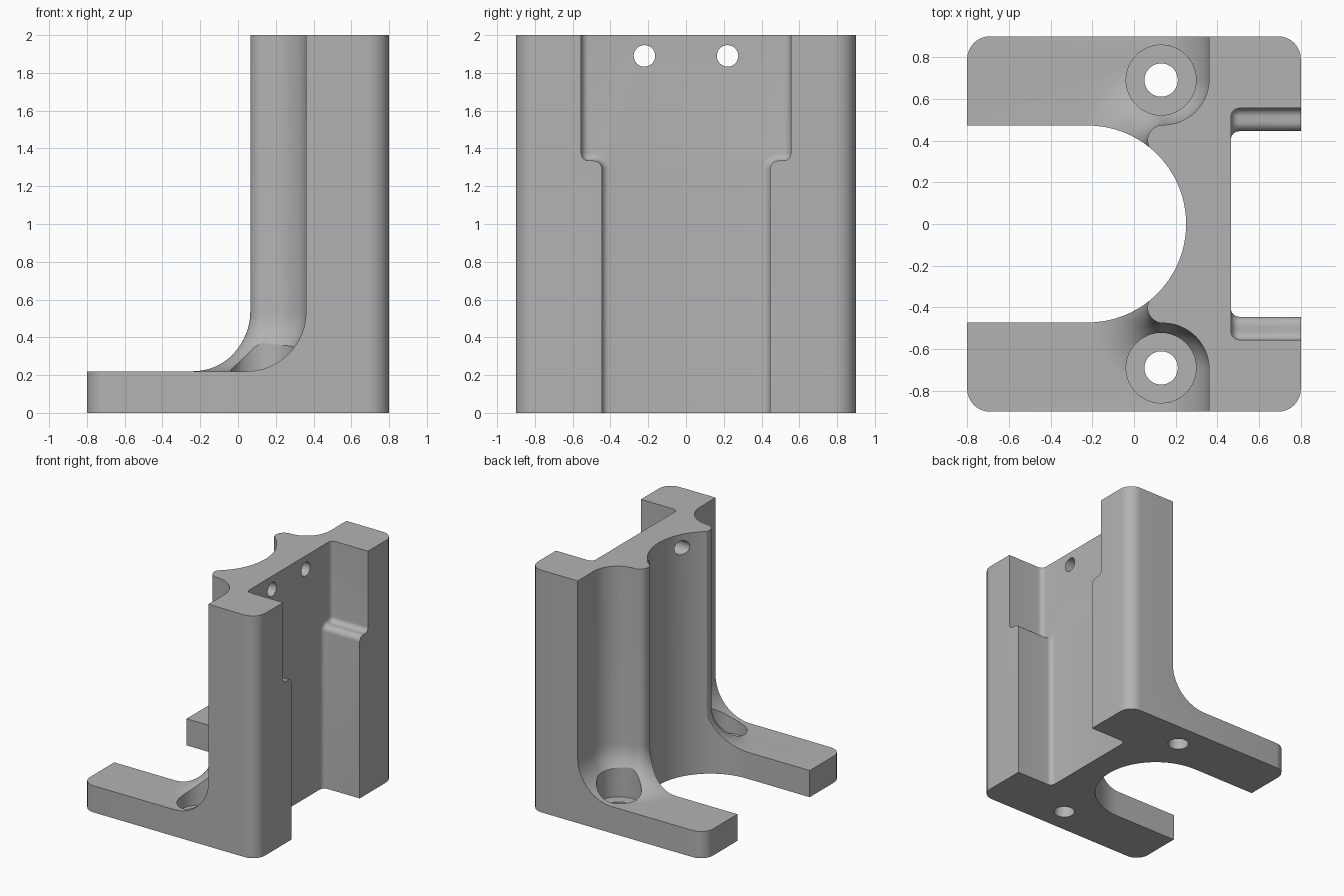
import bpy, bmesh
from math import sin, cos, acos, radians, degrees, sqrt, pi

if "Cube" in bpy.data.objects:
    bpy.data.objects.remove(bpy.data.objects["Cube"], do_unlink=True)

grey = bpy.data.materials.new("plain grey")
grey.use_nodes = True
grey.diffuse_color = (0.45, 0.45, 0.45, 1)
grey.node_tree.nodes["Principled BSDF"].inputs["Base Color"].default_value = (0.45, 0.45, 0.45, 1)


def arc(cx, cy, r, a0, a1, n=12):
    """Points on an arc, angles in degrees."""
    angles = [radians(a0 + (a1 - a0) * i / n) for i in range(n + 1)]
    return [(cx + r * cos(a), cy + r * sin(a)) for a in angles]


def loft(name, rings):
    """Solid skinned through closed rings of equal point count."""
    bm = bmesh.new()
    loops = [[bm.verts.new(p) for p in ring] for ring in rings]
    n = len(loops[0])
    for low, high in zip(loops, loops[1:]):
        for i in range(n):
            j = (i + 1) % n
            bm.faces.new((low[i], low[j], high[j], high[i]))
    bm.faces.new(loops[0][::-1])
    bm.faces.new(loops[-1])
    bmesh.ops.remove_doubles(bm, verts=bm.verts, dist=1e-5)
    bmesh.ops.recalc_face_normals(bm, faces=bm.faces)
    mesh = bpy.data.meshes.new(name)
    bm.to_mesh(mesh)
    bm.free()
    mesh.materials.append(grey)
    obj = bpy.data.objects.new(name, mesh)
    bpy.context.collection.objects.link(obj)
    return obj


def prism(name, outline, z0, z1):
    return loft(name, [[(x, y, z) for x, y in outline] for z in (z0, z1)])


def cut(body, cutter):
    """Subtract the cutter from the body and discard it."""
    mod = body.modifiers.new("cut", 'BOOLEAN')
    mod.operation = 'DIFFERENCE'
    mod.solver = 'EXACT'
    mod.object = cutter
    bpy.context.view_layer.objects.active = body
    bpy.ops.object.modifier_apply(modifier=mod.name)
    bpy.data.objects.remove(cutter, do_unlink=True)


# Full block with rounded vertical corners
R = 0.11
outline = []
for sx, sy, a in ((1, 1, 0), (-1, 1, 90), (-1, -1, 180), (1, -1, 270)):
    outline += arc(sx * (0.8 - R), sy * (0.9 - R), R, a, a + 90, 8)
bracket = prism("bracket", outline, 0, 2)

# Round-ended opening between the two arms
opening = arc(-0.222, 0, 0.472, -90, 90, 48) + [(-1, 0.472), (-1, -0.472)]
cut(bracket, prism("opening_cutter", opening, -0.1, 2.1))

# Space above each arm, with a large fillet at the foot of the column
PLATE, FILLET = 0.22, 0.315
NUB_X, NUB_Y, NUB_R = 0.14, 0.40, 0.075
WALL, CORNER = 0.36, 0.22


def recess_ring(d, z, side):
    """Column wall moved outward by d at height z."""
    start = 90
    if d > CORNER:
        start = degrees(acos((WALL - d - NUB_X) / (NUB_R + d)))
    nub = arc(NUB_X, NUB_Y, NUB_R + d, start, 215, 24)
    if d < CORNER:
        bend = arc(NUB_X, NUB_Y + NUB_R + CORNER, CORNER - d, 0, -90, 16)
    else:
        bend = [nub[0]] * 17
    pts = [(-1, 1.1), (WALL - d, 1.1)] + bend + nub + [(-1, nub[-1][1])]
    return [(x, side * y, z) for x, y in pts]


for side in (1, -1):
    rings = []
    for i in range(17):
        t = i / 16 * pi / 2
        rings.append(recess_ring(FILLET * (1 - sin(t)), PLATE + FILLET * (1 - cos(t)), side))
    rings.append(recess_ring(0, 2.1, side))
    cut(bracket, loft("recess_cutter", rings))

# Stepped channel on the opposite face, with filleted inner corners
CHANNEL_X, EDGE = 0.465, 0.04


def channel_ring(inset, x):
    half = [(0.445 - inset, -0.1)]
    half += arc(0.49, 1.29, 0.045 + inset, 180, 90, 8)
    half += arc(0.515, 1.375, EDGE - inset, -90, 0, 8)
    half += [(0.555 - inset, 2.1)]
    return [(x, y, z) for y, z in half] + [(x, -y, z) for y, z in half[::-1]]


rings = []
for i in range(7):
    t = i / 6 * pi / 2
    rings.append(channel_ring(EDGE * (1 - sin(t)), CHANNEL_X + EDGE * (1 - cos(t))))
rings.append(channel_ring(0, 1))
cut(bracket, loft("channel_cutter", rings))

# Counterbored bolt holes in the arms and cross holes near the top
for side in (1, -1):
    for r, z0, z1 in ((0.168, 0.12, 0.9), (0.08, -0.1, 0.5)):
        cut(bracket, prism("bolt_cutter", arc(0.13, side * 0.69, r, 0, 352.5, 47), z0, z1))
    circle = arc(side * 0.22, 1.89, 0.057, 0, 348.75, 31)
    cut(bracket, loft("cross_hole_cutter", [[(x, y, z) for y, z in circle] for x in (-0.5, 1)]))

# Smooth curved faces, keep edges sharp
bpy.ops.object.select_all(action='DESELECT')
bracket.select_set(True)
bpy.context.view_layer.objects.active = bracket
bpy.ops.object.shade_smooth_by_angle(angle=radians(25))
